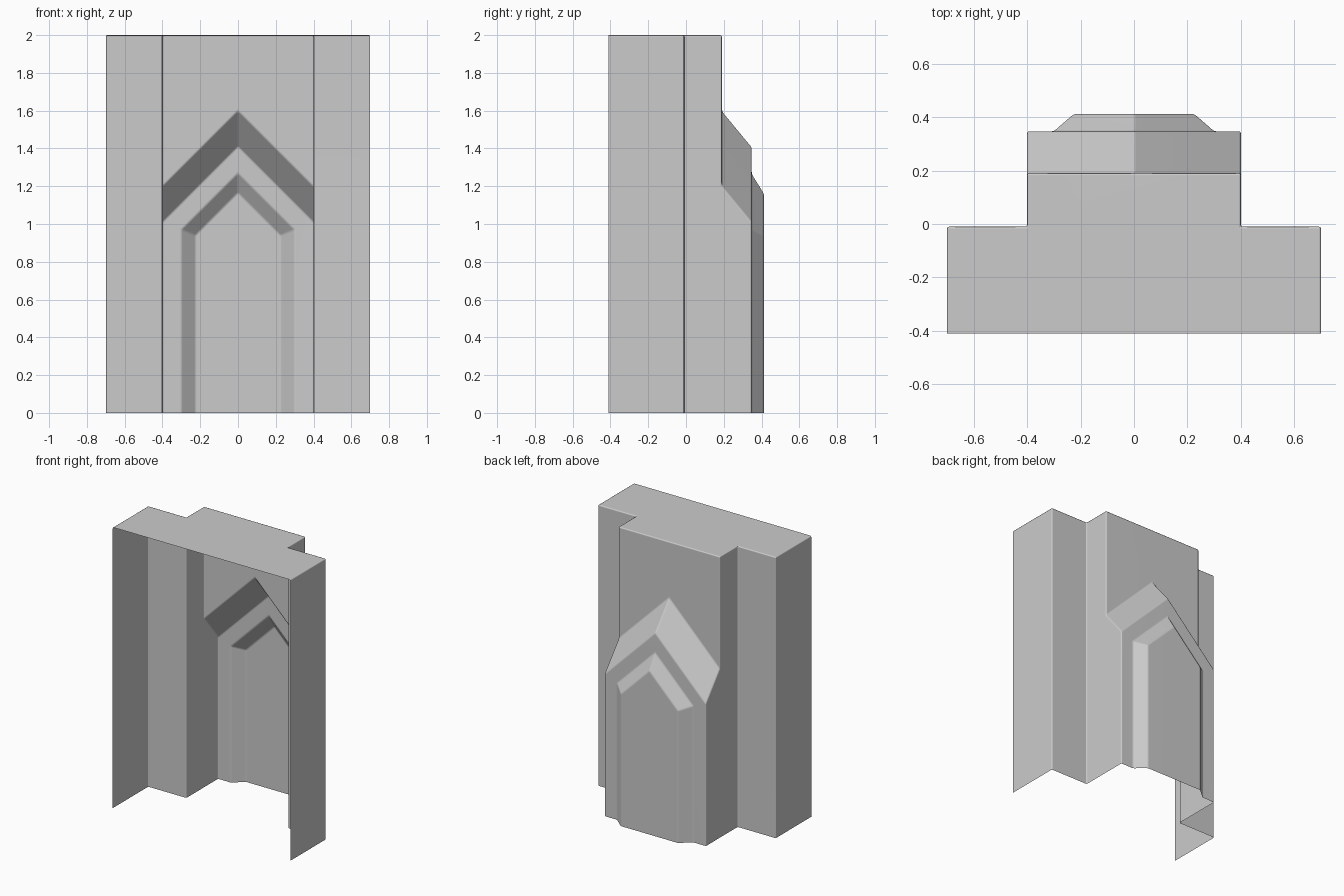
import bpy, bmesh

if "Cube" in bpy.data.objects:
    bpy.data.objects.remove(bpy.data.objects["Cube"])

# Depth levels of the wall (y): open side, flange, pier, lower pier, raised panel
Y0, Y1, Y2, Y3, Y4 = -0.41, -0.01, 0.19, 0.347, 0.412
H = 2.0

# Right half of the open shell; the other half is mirrored
half_faces = [
    # top cap
    [(0, Y0, H), (.7, Y0, H), (.7, Y1, H), (.4, Y1, H), (.4, Y2, H), (0, Y2, H)],
    # outer side wall and flange
    [(.7, Y0, 0), (.7, Y1, 0), (.7, Y1, H), (.7, Y0, H)],
    [(.7, Y1, 0), (.4, Y1, 0), (.4, Y1, H), (.7, Y1, H)],
    # pier side
    [(.4, Y1, 0), (.4, Y3, 0), (.4, Y3, 1.01), (.4, Y2, 1.2), (.4, Y2, H), (.4, Y1, H)],
    # upper pier face
    [(0, Y2, 1.6), (.4, Y2, 1.2), (.4, Y2, H), (0, Y2, H)],
    # large gable slope
    [(0, Y2, 1.6), (0, Y3, 1.41), (.4, Y3, 1.01), (.4, Y2, 1.2)],
    # lower pier border
    [(0, Y3, 1.41), (0, Y3, 1.27), (.3, Y3, .97), (.3, Y3, 0), (.4, Y3, 0), (.4, Y3, 1.01)],
    # small gable slope and panel side slope
    [(0, Y3, 1.27), (0, Y4, 1.165), (.225, Y4, .94), (.3, Y3, .97)],
    [(.3, Y3, .97), (.225, Y4, .94), (.225, Y4, 0), (.3, Y3, 0)],
    # raised panel
    [(0, Y4, 1.165), (0, Y4, 0), (.225, Y4, 0), (.225, Y4, .94)],
]

bm = bmesh.new()
for sx in (1, -1):
    for f in half_faces:
        bm.faces.new([bm.verts.new((sx * x, y, z)) for x, y, z in f])
bmesh.ops.remove_doubles(bm, verts=bm.verts, dist=1e-4)
bmesh.ops.recalc_face_normals(bm, faces=bm.faces)

# Outward normals: the cap must face up
cap = max(bm.faces, key=lambda f: f.calc_center_median().z)
if cap.normal.z < 0:
    bmesh.ops.reverse_faces(bm, faces=bm.faces)

# Merge the flat centre seams (the gable ridges stay)
flat = [e for e in bm.edges if len(e.link_faces) == 2 and e.calc_face_angle() < 0.01
        and all(abs(v.co.x) < 1e-4 for v in e.verts)
        and not any(abs(v.co.y - Y3) < 1e-4 for v in e.verts)]
bmesh.ops.dissolve_edges(bm, edges=flat, use_verts=False)

mesh = bpy.data.meshes.new("buttress_wall")
bm.to_mesh(mesh)
bm.free()
wall = bpy.data.objects.new("buttress_wall", mesh)
bpy.context.collection.objects.link(wall)

# Slightly softened edges with smooth shading
bev = wall.modifiers.new("soft_edges", 'BEVEL')
bev.width = 0.008
bev.segments = 2
bev.limit_method = 'ANGLE'
bev.angle_limit = 0.35
bpy.context.view_layer.objects.active = wall
wall.select_set(True)
bpy.ops.object.shade_smooth()
wn = wall.modifiers.new("clean_normals", 'WEIGHTED_NORMAL')
wn.keep_sharp = True
